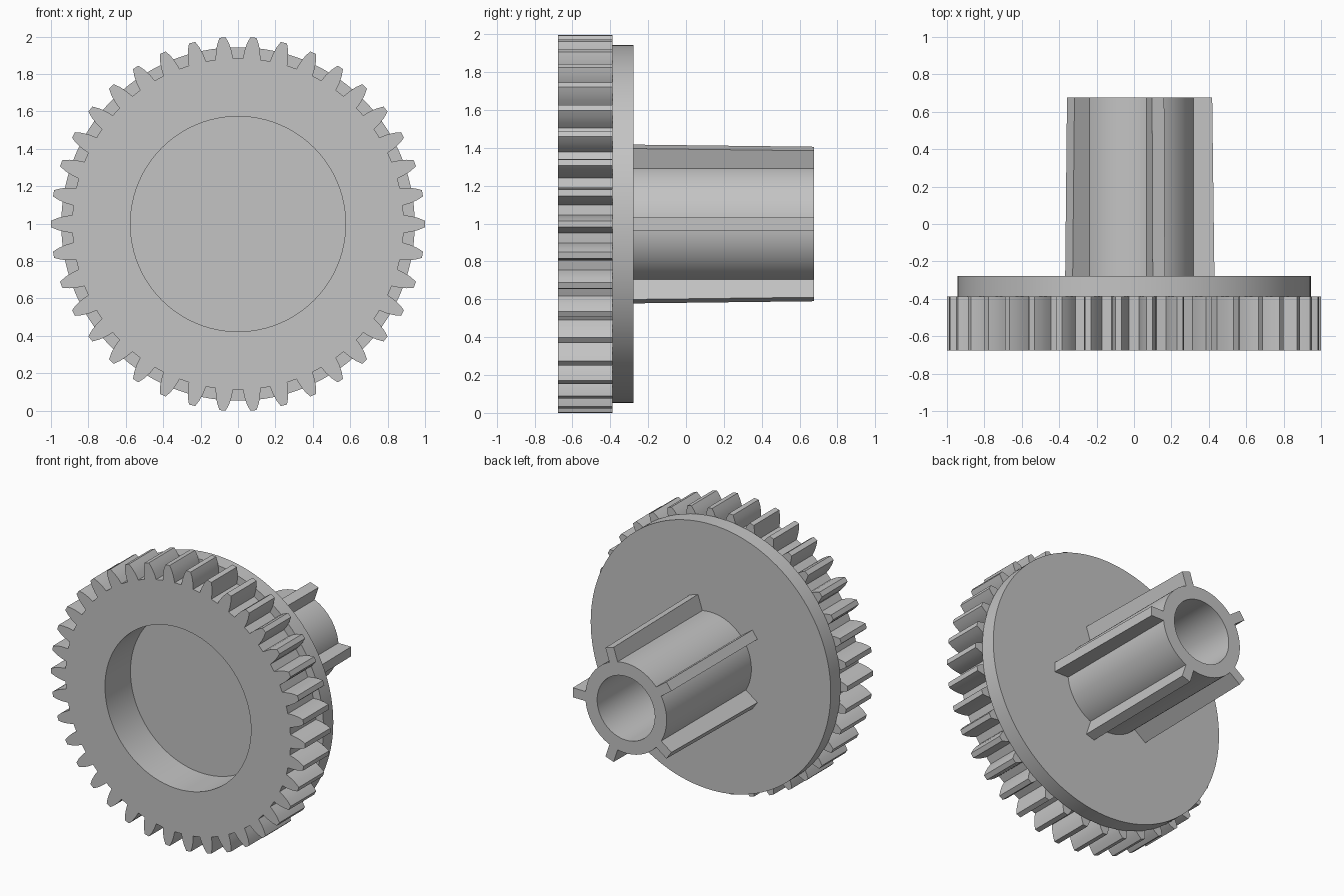
import bpy, bmesh
from math import sin, cos, pi, tau, radians
from mathutils import Matrix

if "Cube" in bpy.data.objects:
    bpy.data.objects.remove(bpy.data.objects["Cube"])

AXIS_Z = 0.998
FRONT, GEAR_BACK, PLATE_BACK, HUB_END = -0.675, -0.388, -0.278, 0.675
TEETH, FINS = 38, 5

grey = bpy.data.materials.new("plain_grey")
grey.use_nodes = True
grey.diffuse_color = (0.55, 0.55, 0.55, 1)
grey.node_tree.nodes["Principled BSDF"].inputs["Base Color"].default_value = (0.55, 0.55, 0.55, 1)


def circle(r, n=96):
    return [(r * cos(tau * i / n), r * sin(tau * i / n)) for i in range(n)]


def finish(name, bm):
    bmesh.ops.recalc_face_normals(bm, faces=bm.faces[:])
    mesh = bpy.data.meshes.new(name)
    bm.to_mesh(mesh)
    bm.free()
    mesh.materials.append(grey)
    obj = bpy.data.objects.new(name, mesh)
    obj.location.z = AXIS_Z
    bpy.context.collection.objects.link(obj)
    bpy.ops.object.select_all(action='DESELECT')
    obj.select_set(True)
    bpy.context.view_layer.objects.active = obj
    bpy.ops.object.shade_smooth_by_angle(angle=radians(30))
    return obj


def prism(name, loops, y0, y1):
    """Fill outlines in the xz plane (inner loops are holes) and extrude along y."""
    bm = bmesh.new()
    for loop in loops:
        verts = [bm.verts.new((x, y0, z)) for x, z in loop]
        for a, b in zip(verts, verts[1:] + verts[:1]):
            bm.edges.new((a, b))
    bmesh.ops.triangle_fill(bm, edges=bm.edges[:], use_beauty=True, use_dissolve=False)
    ext = bmesh.ops.extrude_face_region(bm, geom=bm.faces[:], use_keep_orig=True)
    moved = [v for v in ext["geom"] if isinstance(v, bmesh.types.BMVert)]
    bmesh.ops.translate(bm, verts=moved, vec=(0, y1 - y0, 0))
    return finish(name, bm)


# Toothed ring: each tooth is a mirrored curved flank (radius, half width)
flank = [(0.885, 0.047), (0.925, 0.042), (0.965, 0.032), (1.0, 0.017)]
tooth = [(r, -w) for r, w in flank] + [(r, w) for r, w in reversed(flank)]
outline = []
for i in range(TEETH):
    a = tau * i / TEETH
    outline += [(r * cos(a) - w * sin(a), r * sin(a) + w * cos(a)) for r, w in tooth]
    mid = a + pi / TEETH
    outline.append((0.886 * cos(mid), 0.886 * sin(mid)))
prism("gear_ring", [outline, circle(0.575)], FRONT, GEAR_BACK)

# Backing plate closes the front recess
prism("backing_plate", [circle(0.945, 128)], GEAR_BACK, PLATE_BACK)

# Hollow hub
prism("hub_tube", [circle(0.32), circle(0.227)], PLATE_BACK, HUB_END)

# Slightly tapered fins around the hub
for i in range(FINS):
    bm = bmesh.new()
    side = [(0.28, PLATE_BACK), (0.43, PLATE_BACK), (0.418, HUB_END), (0.28, HUB_END)]
    face = bm.faces.new([bm.verts.new((r, y, -0.034)) for r, y in side])
    ext = bmesh.ops.extrude_face_region(bm, geom=[face], use_keep_orig=True)
    moved = [v for v in ext["geom"] if isinstance(v, bmesh.types.BMVert)]
    bmesh.ops.translate(bm, verts=moved, vec=(0, 0, 0.068))
    bm.transform(Matrix.Rotation(tau * i / FINS, 4, 'Y'))
    finish(f"hub_fin_{i + 1}", bm)
